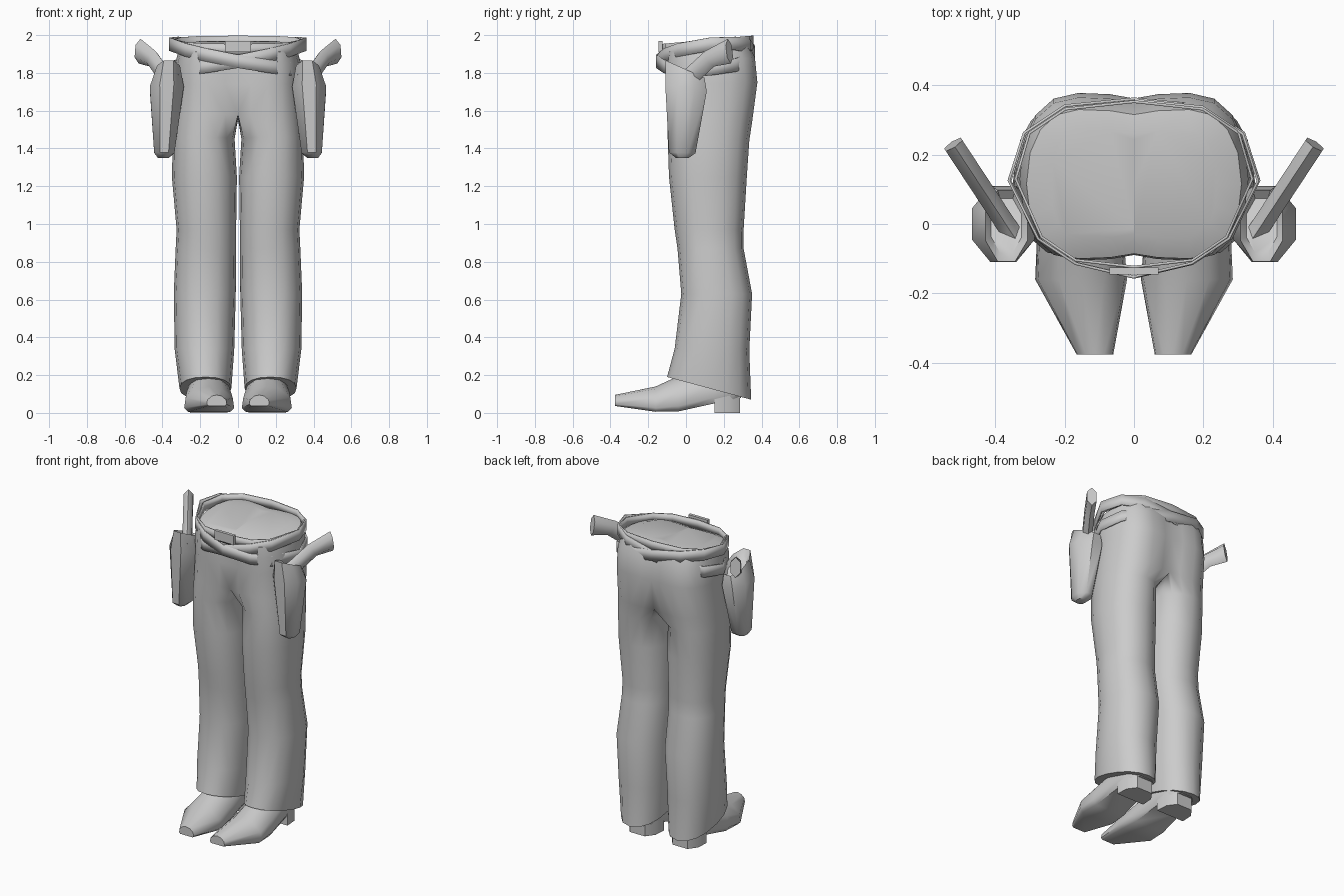
import bpy, bmesh, math
from mathutils import Vector

if "Cube" in bpy.data.objects:
    bpy.data.objects.remove(bpy.data.objects["Cube"])


def finish(name, bm, angle=40, mirror=False, thick=0):
    bmesh.ops.recalc_face_normals(bm, faces=bm.faces)
    me = bpy.data.meshes.new(name)
    bm.to_mesh(me)
    bm.free()
    ob = bpy.data.objects.new(name, me)
    bpy.context.collection.objects.link(ob)
    me.shade_smooth()
    me.set_sharp_from_angle(angle=math.radians(angle))
    if thick:
        m = ob.modifiers.new("thickness", 'SOLIDIFY')
        m.thickness = thick
    if mirror:
        m = ob.modifiers.new("mirror", 'MIRROR')
        m.use_clip = True
        m.merge_threshold = 0.0005
    return ob


def loft(rings, cap=True):
    bm = bmesh.new()
    vs = [[bm.verts.new(p) for p in r] for r in rings]
    n = len(vs[0])
    for a, b in zip(vs, vs[1:]):
        for i in range(n):
            j = (i + 1) % n
            bm.faces.new((a[i], a[j], b[j], b[i]))
    if cap:
        bm.faces.new(vs[0])
        bm.faces.new(vs[-1])
    return bm


def spow(v, p):
    return math.copysign(abs(v) ** p, v)


# trousers: half body lofted from hem to waist, then mirrored
def body_ring(zf, zb, xin, xout, yf, yb, pelvis):
    pts = []
    cx = 0.16 if pelvis else (xin + xout) / 2
    cy, ry = (yf + yb) / 2, (yb - yf) / 2
    for k in range(16):
        a = math.tau * k / 16
        c, s = math.cos(a), math.sin(a)
        if abs(c) < 1e-6:
            c = 0
        if abs(s) < 1e-6:
            s = 0
        if pelvis and c < 0:
            x = max(0, cx + 1.5 * cx * c)
            y = cy + ry * spow(s, 0.2)
        else:
            x = cx + (xout - cx) * spow(c, 0.9)
            y = cy + ry * spow(s, 0.9)
        t = (y - yf) / (yb - yf)
        pts.append((x, y, zf + (zb - zf) * t))
    return pts


body = [
    (.19, .07, .035, .31, -.10, .345, 0),
    (.34, .33, .02, .335, -.06, .335, 0),
    (.63, .63, .012, .34, -.025, .35, 0),
    (.87, .87, .01, .33, -.045, .305, 0),
    (.97, .97, .01, .325, -.06, .305, 0),
    (1.25, 1.25, .006, .35, -.09, .322, 0),
    (1.46, 1.44, .018, .345, -.097, .335, 0),
    (1.58, 1.54, 0, .34, -.10, .35, 1),
    (1.74, 1.75, 0, .33, -.10, .378, 1),
    (1.84, 1.88, 0, .33, -.105, .365, 1),
    (1.91, 1.96, 0, .31, -.10, .33, 1),
    (1.94, 1.97, 0, .24, -.04, .27, 1),
]
bm = loft([body_ring(*r) for r in body])
seam = [f for f in bm.faces if all(abs(v.co.x) < 1e-5 for v in f.verts)]
bmesh.ops.delete(bm, geom=seam, context='FACES')
bmesh.ops.remove_doubles(bm, verts=bm.verts, dist=1e-5)
finish("trousers", bm, 55, mirror=True)


# belts: twelve-sided bands, the two gun belts tilt opposite ways
def belt(name, half, z0, height, pitch, roll):
    loop = half + [(-x, y) for x, y in reversed(half[1:-1])]
    rings = [[(x, y, z0 + dz + pitch * y + roll * x) for x, y in loop]
             for dz in (0, height)]
    finish(name, loft(rings, cap=False), 35, thick=0.008)


gun_loop = [(0, -.158), (.17, -.118), (.28, -.045), (.365, .125),
            (.32, .265), (.20, .345), (0, .365)]
waist_loop = [(0, -.128), (.17, -.108), (.27, -.04), (.345, .13),
              (.305, .265), (.20, .335), (0, .357)]
belt("gun_belt_right", gun_loop, 1.84, .07, .09, -.18)
belt("gun_belt_left", [(x * .99, y * .99) for x, y in gun_loop], 1.84, .07, .09, .18)
belt("waist_belt", waist_loop, 1.905, .06, .09, 0)

# buckle
bm = bmesh.new()
bmesh.ops.create_cube(bm, size=1)
for v in bm.verts:
    v.co = Vector((v.co.x * .14, v.co.y * .02 - .135, v.co.z * .06 + 1.94))
finish("belt_buckle", bm)

# holsters
rings = []
for zf, zb, cx, cy, rx, ry in [
        (1.35, 1.35, .395, -.02, .03, .035), (1.38, 1.375, .39, -.02, .055, .072),
        (1.74, 1.70, .377, 0, .092, .112), (1.87, 1.77, .368, -.005, .062, .105),
        (1.83, 1.75, .368, -.005, .045, .08)]:
    ring = []
    for k in range(8):
        a = math.tau * (k + .5) / 8
        s = math.sin(a)
        ring.append((cx + rx * 1.06 * math.cos(a), cy + ry * 1.06 * s,
                     (zf + zb) / 2 + (zb - zf) / 2 * s))
    rings.append(ring)
finish("holster", loft(rings), 45, mirror=True)

# pistol grips swinging outward and back
out = Vector((.55, .835, 0))
side = Vector((.835, -.55, 0))
rings = []
for s, z, h, deg in [(-.06, 1.76, .05, 50), (.04, 1.79, .052, 50),
                     (.15, 1.875, .05, 35), (.275, 1.915, .066, 8)]:
    t = math.radians(deg)
    normal = Vector((0, 0, 1)) * math.cos(t) - out * math.sin(t)
    mid = Vector((.37, 0, z)) + out * s
    rings.append([mid + side * .033 * math.cos(k * math.tau / 6 + math.pi / 6)
                  + normal * h * math.sin(k * math.tau / 6 + math.pi / 6)
                  for k in range(6)])
finish("pistol_grip", loft(rings), 50, mirror=True)

# boots: cross sections from toe to heel
rings = []
for y, x0, x1, z0, z1 in [
        (-.377, .06, .165, .037, .095), (-.16, .02, .285, .006, .14),
        (-.04, .03, .28, .008, .195), (.15, .05, .26, .05, .26),
        (.25, .06, .25, .07, .26), (.292, .10, .21, .08, .24)]:
    w, h = x1 - x0, z1 - z0
    rings.append([(x0 + w * u, y, z0 + h * v) for u, v in
                  [(.08, 0), (.92, 0), (1, .15), (.97, .55),
                   (.75, .9), (.5, 1), (.25, .9), (.03, .55), (0, .15)]])
finish("boot", loft(rings), 50, mirror=True)

# boot heels: flat front, rounded back
heel = [(.055, .15), (.255, .15), (.25, .23), (.21, .285), (.10, .285), (.06, .23)]
finish("boot_heel", loft([[(x, y, z) for x, y in heel] for z in (0, .1)]), 40, mirror=True)
